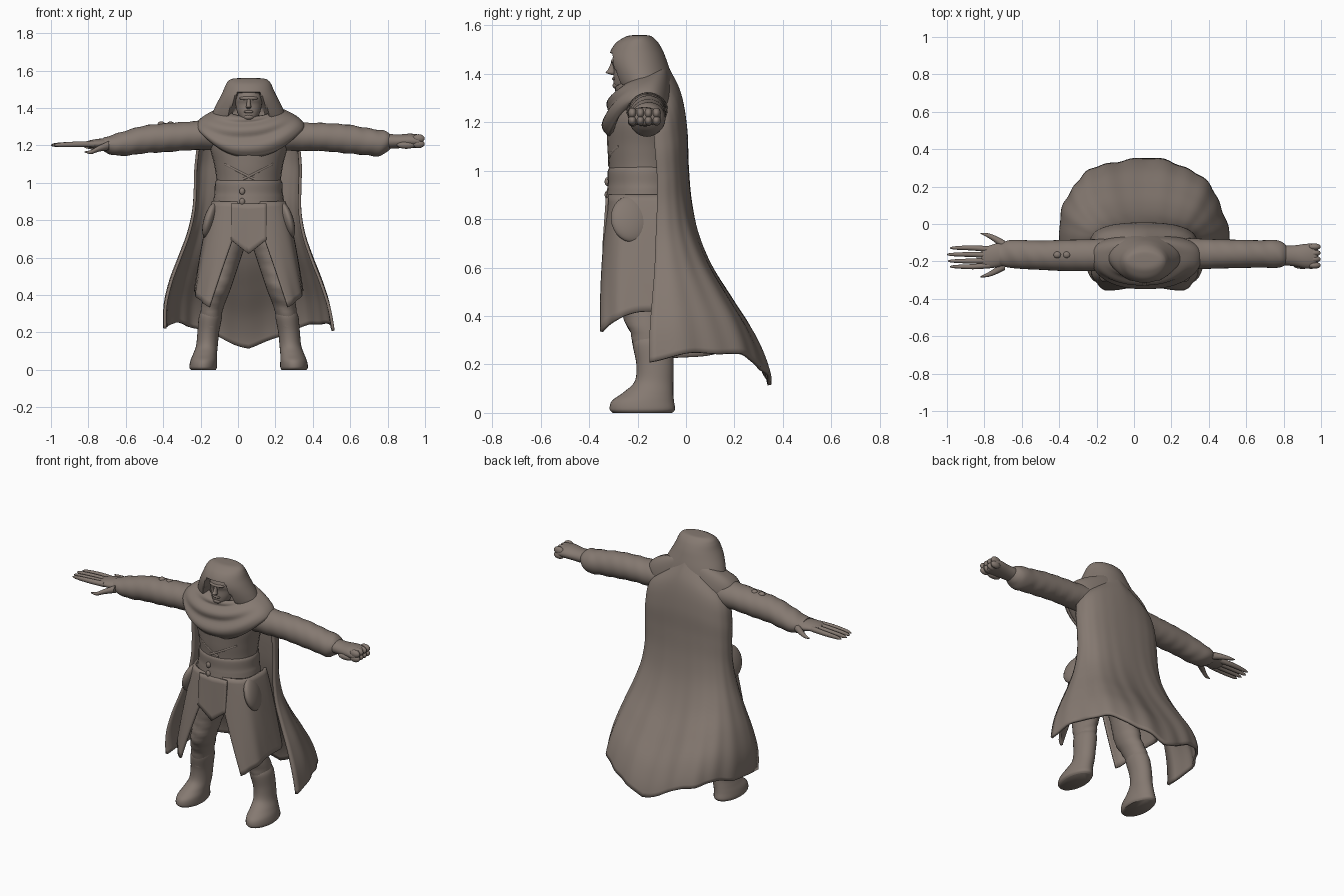
import bpy, bmesh
from math import sin, cos, pi, asin, sqrt, copysign
from mathutils import Vector

if "Cube" in bpy.data.objects:
    bpy.data.objects.remove(bpy.data.objects["Cube"])

CLAY = bpy.data.materials.new("brown_grey_clay")
CLAY.use_nodes = True
CLAY.diffuse_color = (.235, .192, .165, 1)
CLAY.node_tree.nodes["Principled BSDF"].inputs["Base Color"].default_value = CLAY.diffuse_color
MID = .057   # x of the body centre line
BODY_Y = -.17


def lerp(a, b, t):
    return a + (b - a) * t


def spow(value, power):
    return copysign(abs(value) ** power, value)


def spline(keys, t):
    """Smooth value along a list of equal-length tuples, t from 0 to 1."""
    f = t * (len(keys) - 1)
    i = min(int(f), len(keys) - 2)
    f -= i
    p = [keys[max(0, min(len(keys) - 1, i + k))] for k in (-1, 0, 1, 2)]
    return [b + f * (c - a + f * (2 * a - 5 * b + 4 * c - d + f * (3 * (b - c) + d - a))) / 2
            for a, b, c, d in zip(*p)]


def sheet(name, point, nu, nv, wrap=False, thick=0, caps=False):
    """Surface from point(u, v); wrap closes it around u."""
    bm = bmesh.new()
    cols = nu if wrap else nu + 1
    rows = [[bm.verts.new(point(i / nu, j / nv)) for i in range(cols)] for j in range(nv + 1)]
    for low, high in zip(rows, rows[1:]):
        for i in range(nu):
            k = (i + 1) % cols
            bm.faces.new((low[i], low[k], high[k], high[i]))
    if caps:
        bm.faces.new(rows[0])
        bm.faces.new(rows[-1])
    bmesh.ops.recalc_face_normals(bm, faces=bm.faces)
    mesh = bpy.data.meshes.new(name)
    bm.to_mesh(mesh)
    bm.free()
    obj = bpy.data.objects.new(name, mesh)
    bpy.context.collection.objects.link(obj)
    if thick:
        mod = obj.modifiers.new("thickness", 'SOLIDIFY')
        mod.thickness, mod.offset = thick, 0
    return finish(obj)


def finish(obj):
    obj.data.materials.append(CLAY)
    bpy.ops.object.select_all(action='DESELECT')
    obj.select_set(True)
    bpy.context.view_layer.objects.active = obj
    bpy.ops.object.shade_smooth_by_angle(angle=1)
    return obj


def loft(name, keys, axis='z', n=28, steps=6, shape=None):
    """Solid through ellipses (x, y, z, radius a, radius b) stacked along an axis."""
    def point(u, v):
        x, y, z, a, b = spline(keys, v)
        p, q = max(a, .001) * cos(2 * pi * u), max(b, .001) * sin(2 * pi * u)
        co = Vector((x + p, y + q, z) if axis == 'z' else (x, y + p, z + q))
        return shape(co) if shape else co
    return sheet(name, point, n, steps * (len(keys) - 1), True, caps=True)


def ball(name, place, size):
    bpy.ops.mesh.primitive_uv_sphere_add(segments=24, ring_count=14, location=place)
    obj = bpy.context.object
    obj.name, obj.scale = name, size
    return finish(obj)


# Torso and wide belt
loft("torso", [(MID, BODY_Y, z, a, b) for z, a, b in (
    (.74, .17, .12), (.88, .18, .145), (1, .172, .147), (1.1, .185, .155),
    (1.22, .21, .155), (1.33, .17, .12))])
loft("belt", [(MID, BODY_Y, z, a, b) for z, a, b in (
    (.86, .178, .15), (.875, .19, .16), (.92, .187, .156), (.95, .182, .153),
    (1, .18, .153), (1.02, .168, .14))])
for z in (.9, .955):
    ball("belt_stud", (MID - .035, -.325, z), (.015, .011, .018))

# Crossing lapel edges on the chest
for s in (-1, 1):
    edge = [(MID + s * d, BODY_Y - .149 * sqrt(1 - (d / .19) ** 2), 1.035 + d * .5, .004, .007)
            for d in (-.03, .03, .08, .13)]
    loft("lapel_edge", edge, 'x', 8, 4)


# Split coat skirt, with front flap and hip pouches
def skirt_side(s):
    def point(u, v):
        z = lerp(.9, lerp(.335, .42, min(1, u * 1.4)), v)
        w, d = lerp(.19, .285, v ** .8), lerp(.155, .226, v)
        a = lerp(asin(min(.95, (.9 - z) * .35 / w)), 1.95, u)
        w += .004 * v * sin(u * 17)
        return (MID + s * w * spow(sin(a), .85), BODY_Y + .01 - d * spow(cos(a), .55), z)
    return point


for s, side in ((1, "left"), (-1, "right")):
    sheet(side + "_coat_skirt", skirt_side(s), 30, 18, thick=.014)
    pouch = ball(side + "_hip_pouch", (MID + s * .203, -.224, .8), (.034, .088, .1))
    pouch.rotation_euler.y = -s * .28
    pouch.rotation_euler.z = s * .2
sheet("front_flap", lambda u, v: (MID + (u - .5) * .19, -.325 - .014 * v,
                                  lerp(.89, .62 + .15 * abs(u - .5), v)), 12, 8, thick=.012)

# Legs and boots
for s, side in ((1, "left"), (-1, "right")):
    loft(side + "_leg", [(MID + s * x, y, z, a, b) for x, y, z, a, b in (
        (.21, -.135, .22, .05, .07), (.195, -.15, .33, .06, .08), (.165, -.183, .43, .068, .09),
        (.135, -.178, .55, .078, .095), (.1, -.17, .7, .09, .11), (.08, -.17, .84, .08, .11))],
        shape=lambda p: p + Vector((0, .003 * sin(p.z * 95 + p.x * 30), 0)))
    loft(side + "_boot", [(MID + s * x, y, z, a, b) for x, y, z, a, b in (
        (.242, -.18, 0, .066, .122), (.243, -.18, .015, .074, .135), (.24, -.178, .05, .071, .128),
        (.233, -.155, .085, .064, .103), (.223, -.132, .13, .058, .08), (.216, -.128, .2, .058, .077),
        (.205, -.138, .28, .062, .082), (.2, -.14, .31, .056, .075))])


# Sleeves
def creases(p):
    return p + Vector((0, 0, .0018 * sin(p.x * 75 + p.y * 40)))


loft("left_sleeve", [
    (.17, -.16, 1.26, .09, .085), (.32, -.16, 1.247, .083, .077), (.45, -.16, 1.245, .078, .075),
    (.58, -.16, 1.235, .075, .077), (.68, -.16, 1.222, .073, .073), (.75, -.16, 1.213, .075, .071),
    (.79, -.162, 1.218, .067, .058), (.815, -.165, 1.222, .048, .038)], 'x', shape=creases)
loft("right_sleeve", [
    (-.08, -.165, 1.26, .09, .085), (-.24, -.167, 1.252, .085, .077), (-.38, -.168, 1.242, .083, .077),
    (-.5, -.167, 1.232, .078, .074), (-.6, -.163, 1.212, .077, .067), (-.67, -.16, 1.203, .073, .054),
    (-.72, -.165, 1.205, .057, .036)], 'x', shape=creases)
for x in (.36, .41):
    ball("sleeve_buckle", (-x, -.165, 1.314), (.02, .018, .014))

# Clenched left hand
loft("left_fist", [
    (.79, -.168, 1.222, .052, .04), (.86, -.17, 1.222, .056, .037), (.92, -.172, 1.225, .066, .038),
    (.97, -.172, 1.222, .065, .035), (.985, -.172, 1.222, .045, .02)], 'x')
for i in range(4):
    y = -.122 - .033 * i
    ball("left_knuckle", (.965, y, 1.237), (.033, .018, .023))
    ball("left_curled_finger", (.965, y, 1.208), (.033, .018, .022))
ball("left_thumb", (.9, -.22, 1.202), (.05, .02, .02))

# Open right hand
loft("right_palm", [
    (-.68, -.163, 1.205, .055, .035), (-.73, -.167, 1.207, .064, .03), (-.77, -.175, 1.208, .06, .024),
    (-.8, -.178, 1.207, .052, .018), (-.815, -.178, 1.207, .04, .01)], 'x')
for tip, y in ((-.985, -.128), (-1, -.163), (-.995, -.198), (-.985, -.228)):
    loft("right_finger", [(-.77, lerp(y, -.178, .15), 1.207, .016, .016), (-.86, y, 1.206, .014, .015),
                          (tip + .03, y, 1.203, .009, .011), (tip, y, 1.201, .003, .003)], 'x', 12)
for y, tip, drop in ((-.115, -.05, 1.19), (-.22, -.282, 1.165)):
    loft("right_thumb", [(-.69, y, 1.2, .026, .024), (-.745, lerp(y, tip, .55), lerp(1.2, drop, .5), .018, .016),
                         (-.785, lerp(y, tip, .85), drop, .011, .011), (-.82, tip, drop, .003, .003)], 'x', 12)

# Face inside the hood
loft("face", [(MID, y, z, a, b) for y, z, a, b in (
    (-.24, 1.33, .03, .03), (-.243, 1.345, .046, .052), (-.24, 1.38, .062, .06), (-.235, 1.42, .07, .064),
    (-.24, 1.45, .07, .066), (-.235, 1.49, .06, .06))])
loft("nose", [(MID, y, z, a, b) for y, z, a, b in (
    (-.3, 1.396, .008, .008), (-.31, 1.405, .014, .022), (-.305, 1.42, .011, .016), (-.298, 1.45, .009, .01))], n=14)
ball("brow", (MID, -.29, 1.452), (.05, .02, .012))
ball("mouth", (MID, -.294, 1.38), (.026, .012, .008))
ball("chin", (MID, -.283, 1.352), (.028, .02, .016))


# Hood with a hollow for the face
def face_hollow(p):
    half = lerp(.118, .062, (p.z - 1.34) / .14)
    near = min((half - abs(p.x - MID)) / .018, (1.485 - p.z) / .015, 1)
    if p.y < -.2 and near > 0:
        p.y = lerp(p.y, -.2, near)
    return p


loft("hood", [(MID, (front + back) / 2, z, a, (back - front) / 2) for z, a, front, back in (
    (1.3, .2, -.26, -.04), (1.35, .2, -.285, -.05), (1.4, .182, -.305, -.062),
    (1.45, .157, -.318, -.078), (1.49, .137, -.313, -.093), (1.525, .122, -.292, -.112),
    (1.547, .106, -.262, -.132), (1.558, .078, -.235, -.15), (1.56, .02, -.2, -.18))],
    n=96, steps=9, shape=face_hollow)


# Draped mantle over the shoulders, tucked under the cape behind
def mantle(u, v):
    a = 2 * pi * u
    front = cos(a)
    hem = 1.285 - (.145 * front ** 2 if front > 0 else .065 * front ** 2)
    top = 1.39 - .04 * front
    spread = sin(v * pi / 2)
    fold = .009 * sin(v * 17 + sin(a) * 2) * max(0, front)
    tuck = .2 * max(0, v - .9)
    reach = lerp(.095, .165, spread) if front > 0 else lerp(.08, .11, spread)
    return (MID + .008 + (lerp(.12, .29, spread) - tuck) * spow(sin(a), .9),
            BODY_Y - (reach - tuck * .7 + fold) * spow(front, .8),
            top - (top - hem) * v ** 1.5)


sheet("shoulder_mantle", mantle, 60, 24, True, .014)

# Long flared cape: half width, back y and front edge y, evenly spaced from nape to hem
CAPE = [(.13, -.098, -.16), (.25, -.03, -.14), (.278, -.003, -.13), (.28, .003, -.12),
        (.284, .016, -.12), (.308, .048, -.125), (.352, .11, -.13), (.4, .2, -.14),
        (.435, .29, -.15), (.447, .342, -.15)]


def cape(u, v):
    a = (u - .5) * pi
    side = abs(sin(a))
    hem = .115 + .1 * side + .055 * sin(2 * abs(a)) + .006 * sin(a * 11)
    w, back, edge = spline(CAPE, v)
    fold = 1 + .012 * v * v * sin(a * 9 + 1) + .007 * v * sin(a * 22 + v * 4)
    round_off = lerp(.6, .62 if a < 0 else .9, v)
    return (MID - .025 * sin(pi * v ** 1.3) * v + w * spow(sin(a), .85) * fold,
            edge + (back - edge) * max(0, cos(a)) ** round_off * fold,
            lerp(1.475 - .115 * side, hem, v))


sheet("cape", cape, 72, 54, thick=.016)
